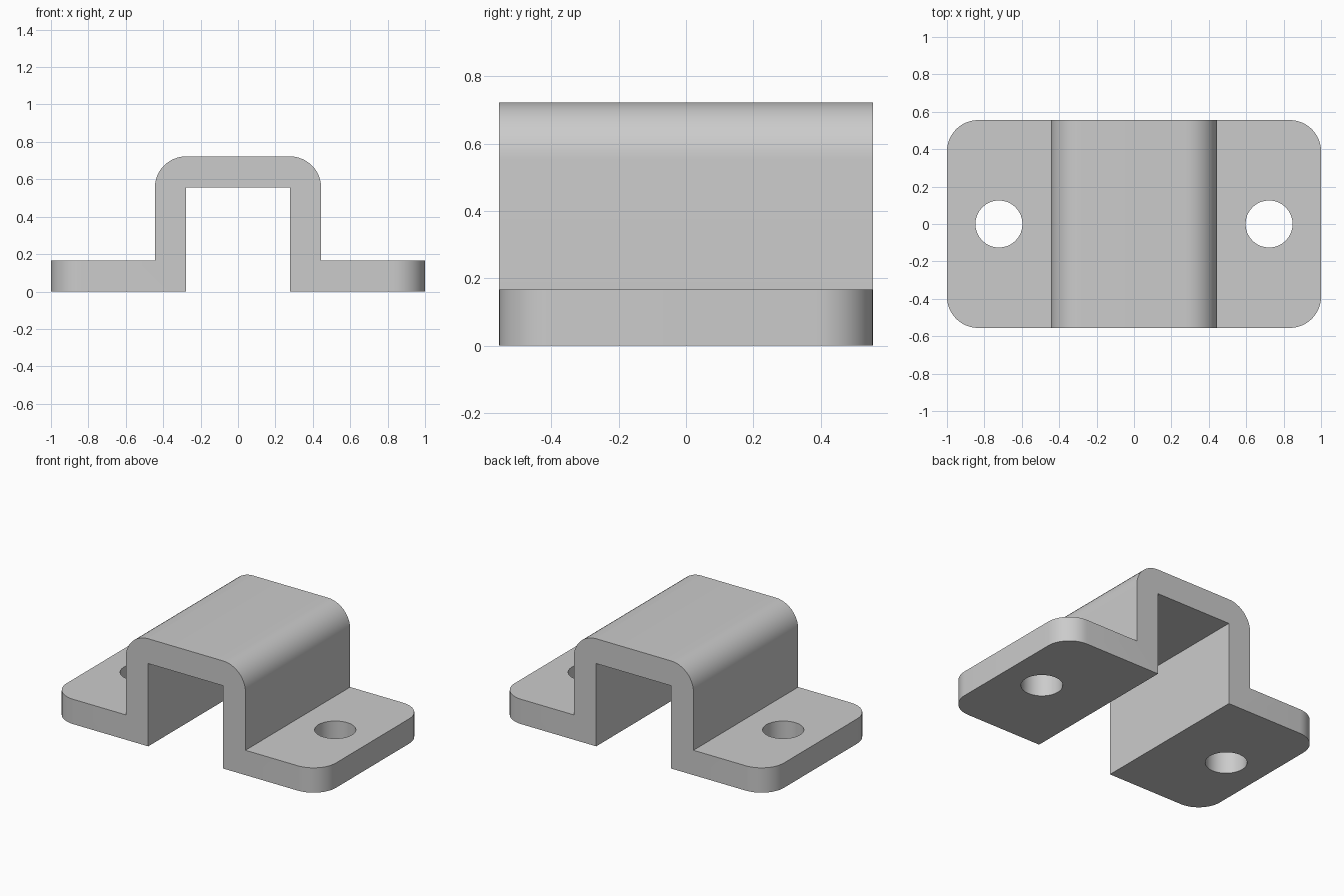
import bpy, bmesh
from math import sin, cos, pi, radians

if "Cube" in bpy.data.objects:
    bpy.data.objects.remove(bpy.data.objects["Cube"])

U = 1 / 18                      # drawing unit
LENGTH, DEPTH = 18 * U, 10 * U  # half sizes
THICK, R = 3 * U, 3 * U
OUT_X, IN_X = 8 * U, 5 * U
TOP, IN_TOP = 13 * U, 10 * U
HOLE_X, HOLE_R = 13 * U, 0.126
SEG = 12

# Right half of the hat profile, from inner roof around to outer roof
half = [(IN_X, IN_TOP), (IN_X, 0), (LENGTH, 0), (LENGTH, THICK), (OUT_X, THICK)]
half += [(OUT_X - R + R * cos(a), TOP - R + R * sin(a))
         for a in (i * pi / 2 / SEG for i in range(SEG + 1))]
profile = half + [(-x, z) for x, z in reversed(half)]

# Extruded bracket body
bm = bmesh.new()
face = bm.faces.new([bm.verts.new((x, -DEPTH, z)) for x, z in profile])
ext = bmesh.ops.extrude_face_region(bm, geom=[face])
bmesh.ops.translate(bm, vec=(0, 2 * DEPTH, 0),
                    verts=[g for g in ext["geom"] if isinstance(g, bmesh.types.BMVert)])

# Rounded flange corners
corners = [e for e in bm.edges
           if all(abs(abs(v.co.x) - LENGTH) < 1e-4 for v in e.verts)
           and abs(e.verts[0].co.z - e.verts[1].co.z) > 0.1]
bmesh.ops.bevel(bm, geom=corners, offset=R, segments=SEG, profile=0.5, affect='EDGES')
bmesh.ops.recalc_face_normals(bm, faces=bm.faces)
mesh = bpy.data.meshes.new("saddle_bracket")
bm.to_mesh(mesh)
bm.free()
bracket = bpy.data.objects.new("saddle_bracket", mesh)
bpy.context.collection.objects.link(bracket)

# Screw holes
for side in (-1, 1):
    bpy.ops.mesh.primitive_cylinder_add(vertices=32, radius=HOLE_R, depth=4 * THICK,
                                        location=(side * HOLE_X, 0, THICK / 2))
    cutter = bpy.context.object
    cutter.name = "hole_cutter"
    cutter.hide_render = True
    bpy.context.view_layer.objects.active = bracket
    mod = bracket.modifiers.new("screw_hole", 'BOOLEAN')
    mod.operation, mod.solver, mod.object = 'DIFFERENCE', 'EXACT', cutter
    bpy.ops.object.modifier_apply(modifier=mod.name)
    bpy.data.objects.remove(cutter)

# Smooth curved walls, crisp edges
bpy.ops.object.select_all(action='DESELECT')
bracket.select_set(True)
bpy.context.view_layer.objects.active = bracket
bpy.ops.object.shade_smooth_by_angle(angle=radians(30))
